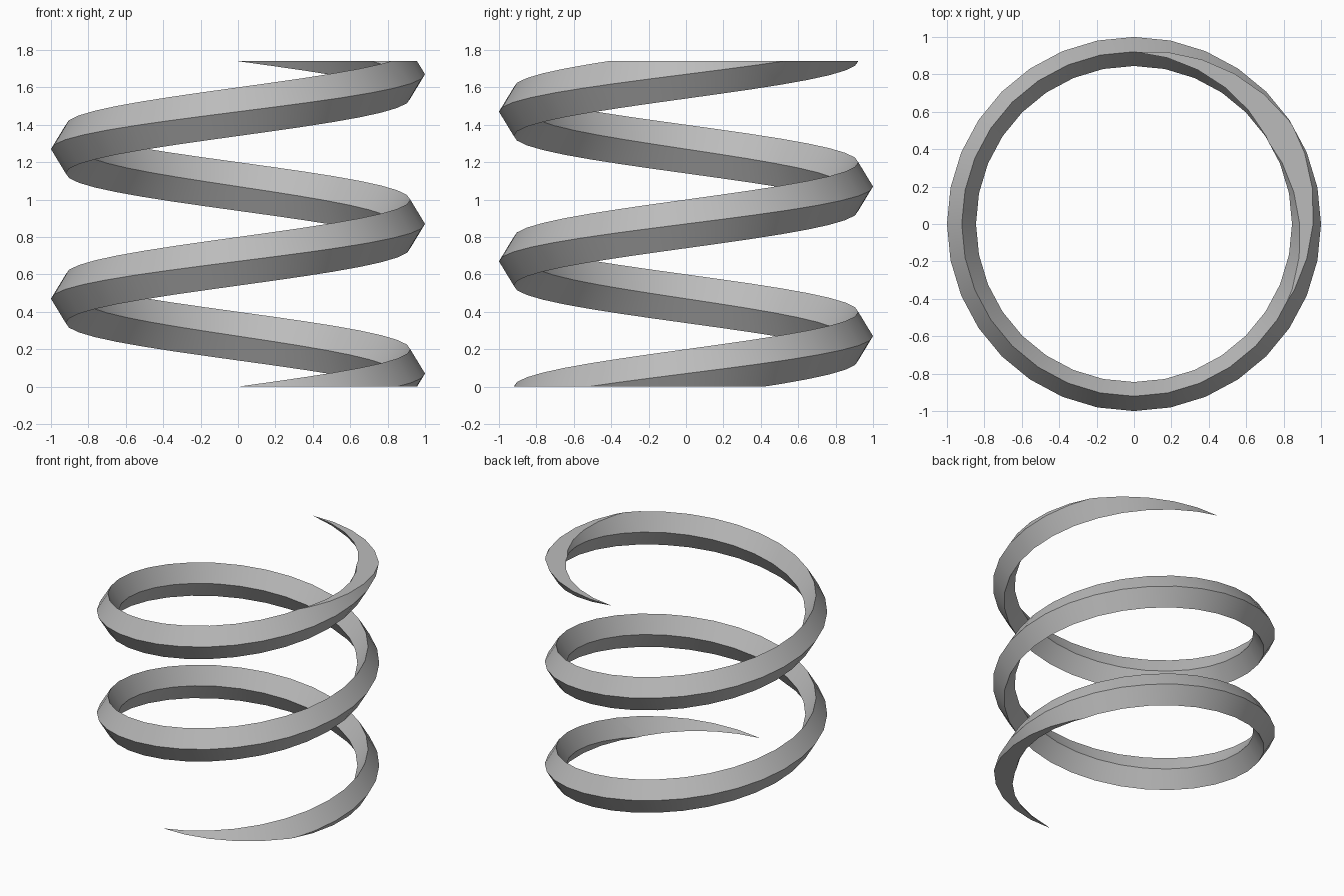
import bpy, bmesh, math
from mathutils import Vector

cube = bpy.data.objects.get("Cube")
if cube:
    bpy.data.objects.remove(cube)

SEGMENTS = 32          # sections per turn
PITCH = 0.8
HEIGHT = 1.74
START = 0.07           # centre height at angle zero
MARGIN = 10            # extra sections to be trimmed at each end
# diamond cross-section: (radius, height offset)
PROFILE = [(1.0, 0), (0.921, 0.13), (0.845, 0), (0.921, -0.13)]

# sweep the diamond section along the helix
bm = bmesh.new()
rings = []
for i in range(-MARGIN, 2 * SEGMENTS + MARGIN + 1):
    angle = math.tau * i / SEGMENTS
    rise = START + PITCH * i / SEGMENTS
    rings.append([bm.verts.new((r * math.cos(angle), r * math.sin(angle), rise + dz))
                  for r, dz in PROFILE])
for a, b in zip(rings, rings[1:]):
    for j in range(4):
        k = (j + 1) % 4
        bm.faces.new((a[j], b[j], b[k], a[k]))
bm.faces.new(rings[0])
bm.faces.new(rings[-1])

# trim both ends flat and cap the cuts
for z, side in ((0, -1), (HEIGHT, 1)):
    cut = bmesh.ops.bisect_plane(bm, geom=bm.verts[:] + bm.edges[:] + bm.faces[:], dist=1e-5,
                                 plane_co=Vector((0, 0, z)), plane_no=Vector((0, 0, side)),
                                 clear_outer=True)
    rim = [e for e in cut["geom_cut"] if isinstance(e, bmesh.types.BMEdge) and e.is_boundary]
    bmesh.ops.edgenet_fill(bm, edges=rim)
bmesh.ops.recalc_face_normals(bm, faces=bm.faces[:])

mesh = bpy.data.meshes.new("spiral_coil")
bm.to_mesh(mesh)
bm.free()
coil = bpy.data.objects.new("spiral_coil", mesh)
bpy.context.collection.objects.link(coil)

# plain grey material
grey = bpy.data.materials.new("plain_grey")
grey.use_nodes = True
colour = (0.5, 0.5, 0.5, 1)
grey.diffuse_color = colour
grey.node_tree.nodes["Principled BSDF"].inputs["Base Color"].default_value = colour
mesh.materials.append(grey)

# smooth along the coil, crisp at the ridges
bpy.context.view_layer.objects.active = coil
coil.select_set(True)
bpy.ops.object.shade_smooth_by_angle(angle=math.radians(30))
